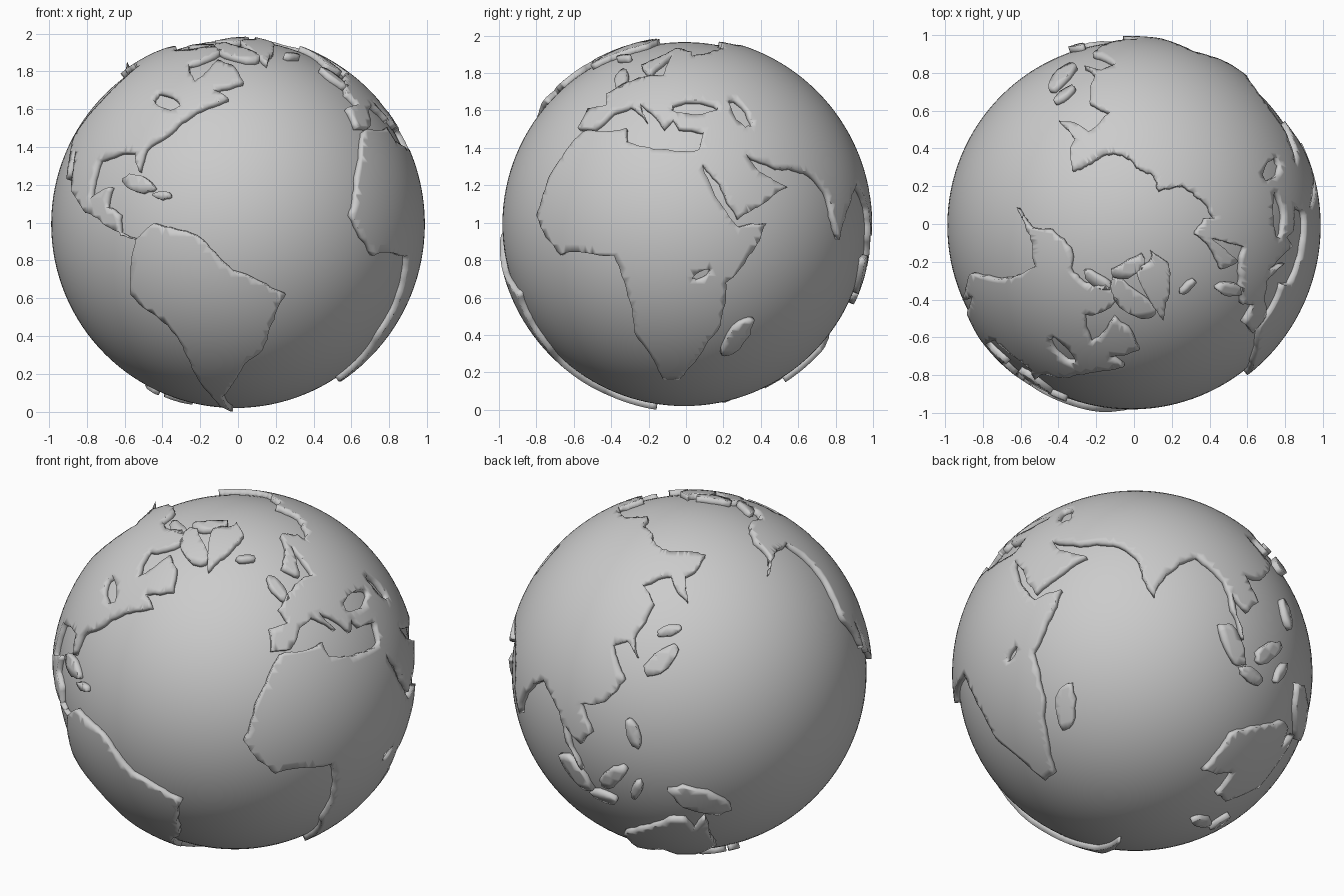
import bpy, bmesh, math, random
from mathutils import Vector
from mathutils.geometry import delaunay_2d_cdt

if "Cube" in bpy.data.objects:
    bpy.data.objects.remove(bpy.data.objects["Cube"])

SEA_R, LAND_R = 0.973, 1.004
random.seed(4)


# Flattened world map (narrowing toward the poles) wrapped around the ball
def to_map(lon, lat):
    t = lat / 90
    width = 1 - 0.45 * t * t
    height = 1.116 * t - 0.116 * t * abs(t)**5
    return Vector((68.8 + 1.159 * width * (lon - 10), -14.5 + 98.9 * height))


def to_ball(p, r):
    a, b = math.radians(p.x), math.radians(p.y)
    return Vector((math.sin(a) * math.cos(b), -math.cos(a) * math.cos(b), math.sin(b))) * r


# Coast: rough corner points, then each edge is broken up by midpoint displacement
def coast(nums):
    pts = [to_map(*nums[i:i + 2]) for i in range(0, len(nums), 2)]
    while any((a - b).length > 2.5 for a, b in zip(pts, pts[1:] + pts[:1])):
        new = []
        for a, b in zip(pts, pts[1:] + pts[:1]):
            new.append(a)
            d = b - a
            if d.length > 2.5:
                side = Vector((-d.y, d.x)) * random.uniform(-1, 1) * 0.07
                new.append((a + b) / 2 + side)
        pts = new
    return pts


# Small island or lake: ragged tilted oval
def oval(lon, lat, size, tilt):
    c, t, pts = to_map(lon, lat), math.radians(tilt), []
    for i in range(16):
        a = math.tau * i / 16
        s = size * random.uniform(0.85, 1.1)
        u, v = s * math.cos(a), 0.42 * s * math.sin(a)
        x, y = u * math.cos(t) - v * math.sin(t), u * math.sin(t) + v * math.cos(t)
        pts.append(c + Vector((x / math.cos(math.radians(c.y)), y)))
    return pts


def inside(p, poly):
    hit = False
    for a, b in zip(poly, poly[1:] + poly[:1]):
        if (a.y > p.y) != (b.y > p.y) and p.x < (b.x - a.x) * (p.y - a.y) / (b.y - a.y) + a.x:
            hit = not hit
    return hit


# Raised land plate: outlines minus lakes, triangulated flat, then wrapped and thickened
def land(name, polys, lakes=(), step=2.5):
    def is_land(p):
        return any(inside(p, q) for q in polys) and not any(inside(p, q) for q in lakes)

    pts, edges = [], []
    for poly in [*polys, *lakes]:
        first, n = len(pts), len(poly)
        pts += poly
        edges += [(first + i, first + (i + 1) % n) for i in range(n)]
    xs, ys = [p.x for p in pts], [p.y for p in pts]
    for j in range(int((max(ys) - min(ys)) / step) + 1):
        for i in range(int((max(xs) - min(xs)) / step) + 1):
            p = Vector((min(xs) + (i + j % 2 / 2) * step, min(ys) + j * step))
            if is_land(p):
                pts.append(p)
    flat, _, tris = delaunay_2d_cdt(pts, edges, [], 0, 1e-4)[:3]
    bm = bmesh.new()
    verts = [bm.verts.new(to_ball(p, LAND_R)) for p in flat]
    for t in tris:
        if is_land(sum((flat[i] for i in t), Vector((0, 0))) / len(t)):
            bm.faces.new([verts[i] for i in t])
    bmesh.ops.delete(bm, geom=[v for v in bm.verts if not v.link_faces], context='VERTS')
    me = bpy.data.meshes.new(name)
    bm.to_mesh(me)
    bm.free()
    me.shade_smooth()
    ob = bpy.data.objects.new(name, me)
    bpy.context.collection.objects.link(ob)
    sol = ob.modifiers.new("thickness", 'SOLIDIFY')
    sol.thickness, sol.offset = 0.045, -1
    return ob


# Ocean ball
bpy.ops.mesh.primitive_uv_sphere_add(segments=128, ring_count=64, radius=SEA_R)
ocean = bpy.context.object
ocean.name = "ocean_ball"
bpy.ops.object.shade_smooth()

# Continents, as longitude and latitude corners
africa = coast([-6, 36, 10, 37, 11, 33, 20, 31, 34, 31, 37, 19, 43, 11, 51, 12, 40, -3, 40, -15,
                35, -24, 27, -34, 19, -34, 12, -17, 9, 4, -8, 4, -17, 14, -10, 31])
eurasia = coast([-9, 37, -2, 37, 3, 42, 9, 44, 17, 39, 13, 45, 23, 37, 26, 40, 28, 37, 36, 36,
                 33, 30, 43, 13, 59, 21, 51, 25, 48, 30, 57, 26, 67, 25, 73, 20, 77, 8, 81, 15,
                 91, 22, 98, 16, 104, 1, 100, 13, 105, 9, 109, 13, 106, 20, 114, 22, 122, 29,
                 119, 37, 125, 39, 128, 35, 128, 40, 140, 50, 136, 55, 155, 59, 157, 51, 164, 59,
                 190, 66, 140, 73, 104, 78, 68, 69, 40, 65, 41, 68, 26, 71, 5, 60, 13, 56,
                 18, 61, 24, 66, 22, 60, 21, 55, 8, 54, -4, 48, -1, 44, -9, 43])
north_america = coast([-168, 66, -156, 71, -115, 68, -94, 71, -82, 68, -94, 60, -79, 52, -77, 62,
                       -65, 59, -56, 52, -68, 49, -60, 46, -70, 42, -76, 35, -81, 31, -80, 25,
                       -84, 30, -97, 28, -95, 18, -88, 21, -88, 16, -83, 14, -82, 9, -77, 8,
                       -86, 11, -105, 20, -113, 31, -110, 23, -121, 34, -124, 47, -135, 59,
                       -150, 60, -164, 55, -160, 60])
south_america = coast([-77, 8, -72, 12, -60, 9, -50, 0, -35, -6, -39, -15, -41, -22, -48, -27,
                       -57, -37, -65, -42, -68, -50, -66, -55, -70, -55, -75, -49, -71, -30,
                       -70, -18, -81, -6, -78, 5])
australia = coast([114, -23, 116, -35, 131, -31, 140, -38, 150, -37, 153, -27, 146, -19, 142, -11,
                   140, -17, 136, -12, 131, -12, 122, -18])
greenland = coast([-33, 83, -20, 75, -40, 65, -44, 60, -53, 67, -70, 77])

# Inland seas and lakes
black_sea, caspian = oval(34, 43.5, 7, 0), oval(51, 42, 6, 105)
african_lake, american_lakes = oval(33, -1, 3, 30), oval(-85, 45, 6, -30)

parts = [land("africa_europe_asia", [africa, eurasia], [black_sea, caspian, african_lake]),
         land("north_america", [north_america], [american_lakes]),
         land("south_america", [south_america]),
         land("australia", [australia]),
         land("greenland", [greenland])]

# Islands: longitude, latitude, half length, tilt
islands = {
    "madagascar": (47, -19, 8, 70), "sumatra": (101, -1, 8, -50), "java": (110, -7, 5, -10),
    "borneo": (114, 1, 6.5, 45), "sulawesi": (121, -2, 4, 70), "new_guinea": (140, -5, 11, -25),
    "luzon": (122, 15, 5, -70), "japan_south": (136, 35, 7, 45), "japan_north": (143, 43, 4, 20),
    "new_zealand_south": (170, -44, 5, 45), "new_zealand_north": (176, -38, 4, -50),
    "cuba": (-79, 22, 6, -15), "hispaniola": (-71, 19, 3, 0), "iceland": (-19, 65, 3, 0),
    "britain": (-2, 54, 5, 110), "baffin": (-72, 68, 9, -40), "victoria": (-110, 71, 5, 0),
    "ellesmere": (-80, 79, 6, 30),
}
parts += [land(name + "_island", [oval(*spec)]) for name, spec in islands.items()]

# Centre the whole globe and stand it on the floor
pts = [v.co for ob in [*parts, ocean] for v in ob.data.vertices]
lo = [min(p[i] for p in pts) for i in range(3)]
hi = [max(p[i] for p in pts) for i in range(3)]
for ob in [*parts, ocean]:
    ob.location = (-(lo[0] + hi[0]) / 2, -(lo[1] + hi[1]) / 2, -lo[2])
